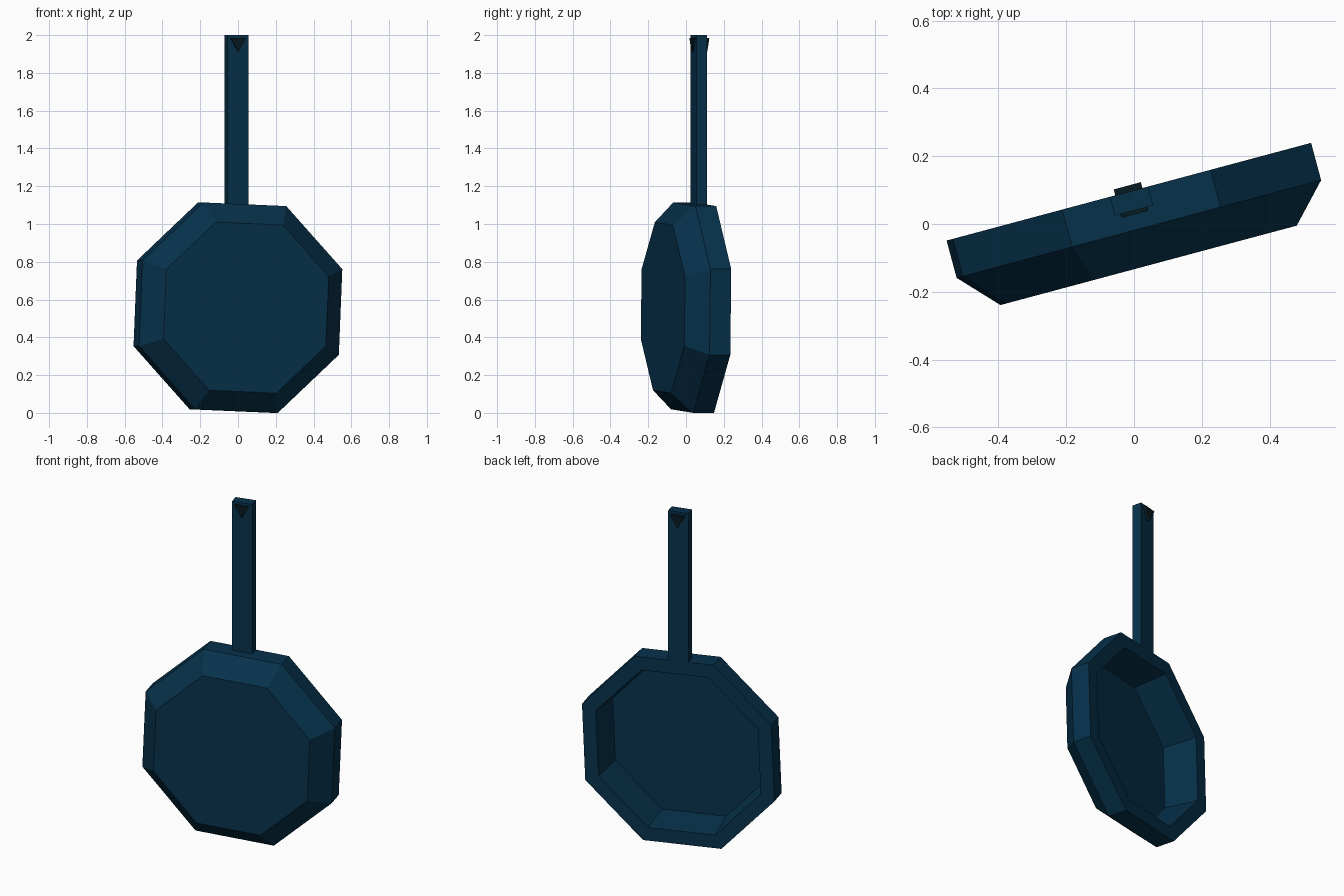
import bpy, bmesh, math
from mathutils import Matrix

if "Cube" in bpy.data.objects:
    bpy.data.objects.remove(bpy.data.objects["Cube"])

TURN = Matrix.Rotation(math.radians(15), 4, 'Z')   # whole pan is turned about z
CU, CZ = 0.01, 0.557                                # pan centre across and up


def material(name, rgb):
    m = bpy.data.materials.new(name)
    m.diffuse_color = (*rgb, 1)
    m.use_nodes = True
    m.node_tree.nodes["Principled BSDF"].inputs["Base Color"].default_value = m.diffuse_color
    return m


navy = material("navy_metal", (0.002, 0.031, 0.071))
dark = material("dark_hole", (0.002, 0.010, 0.015))


def loft(name, rings, sides, start, cu, cz, mat):
    """Closed loft along y through (radius, y) polygon rings, capped at both ends."""
    bm = bmesh.new()
    loops = []
    for r, y in rings:
        loops.append([bm.verts.new((cu + r * math.cos(start + i * math.tau / sides), y,
                                    cz + r * math.sin(start + i * math.tau / sides)))
                      for i in range(sides)])
    for a, b in zip(loops, loops[1:]):
        for i in range(sides):
            j = (i + 1) % sides
            bm.faces.new((a[i], a[j], b[j], b[i]))
    bm.faces.new(loops[0])
    bm.faces.new(loops[-1])
    finish(bm, name, mat)


def finish(bm, name, mat):
    bmesh.ops.recalc_face_normals(bm, faces=bm.faces)
    bm.transform(TURN)
    me = bpy.data.meshes.new(name)
    bm.to_mesh(me)
    bm.free()
    me.materials.append(mat)
    bpy.context.collection.objects.link(bpy.data.objects.new(name, me))


# Pan bowl: base, bevelled side, outer wall, flat rim, steep inside, floor
loft("pan_bowl",
     [(0.482, -0.129), (0.593, -0.018), (0.593, 0.096), (0.508, 0.096), (0.482, -0.105)],
     8, math.radians(20.1), CU, CZ, navy)

# Straight square handle
bm = bmesh.new()
bmesh.ops.create_cube(bm, size=1)
bm.transform(Matrix.Translation((CU, 0.067, 1.545)) @ Matrix.Diagonal((0.117, 0.057, 0.91, 1)))
finish(bm, "handle", navy)

# Triangular hanging hole plug, poking out of both handle faces
loft("hanging_hole", [(0.048, 0.027), (0.048, 0.114)], 3, -math.pi / 2, CU, 1.96, dark)
